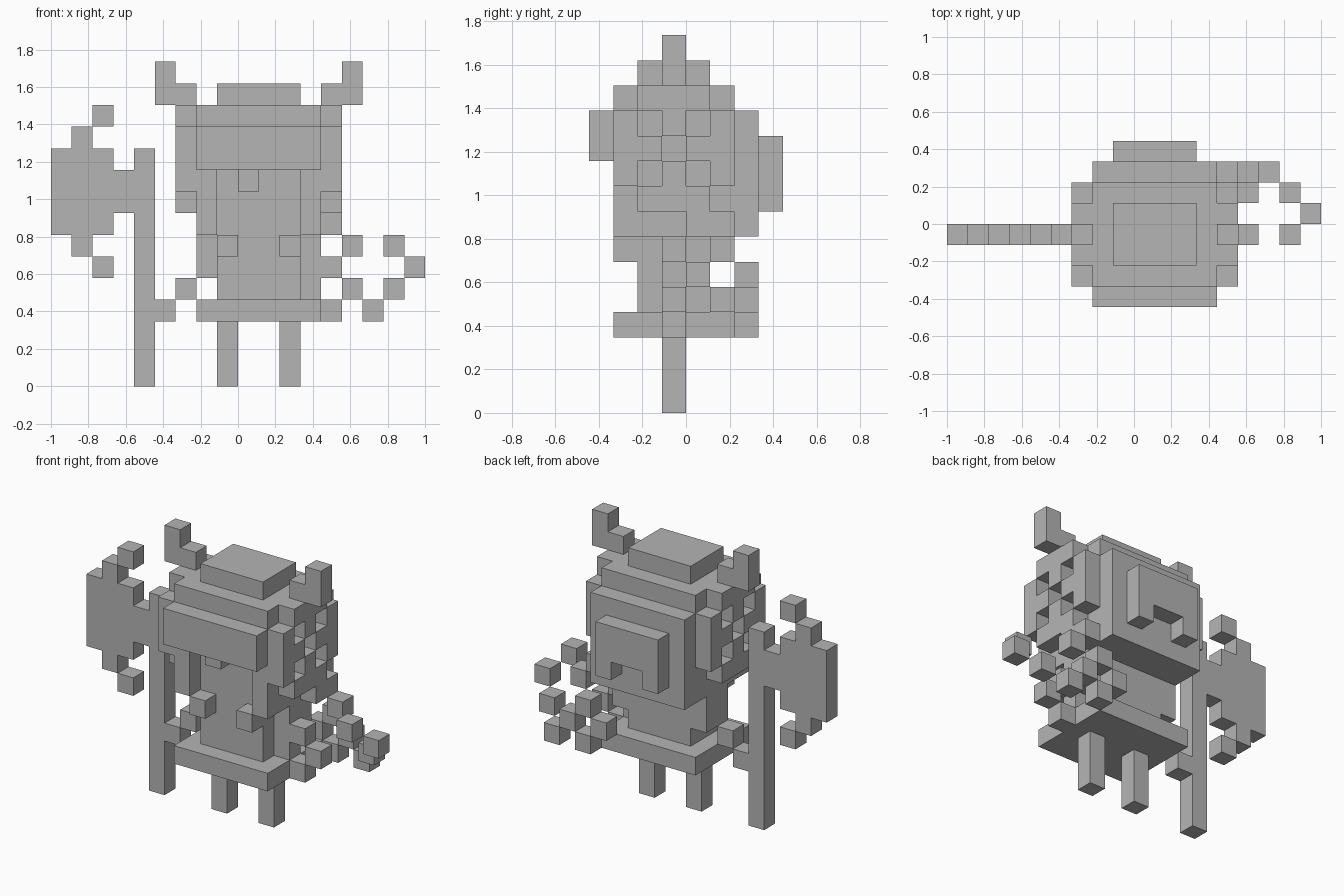
import bpy, bmesh

if "Cube" in bpy.data.objects:
    bpy.data.objects.remove(bpy.data.objects["Cube"])

# Block grid: 18 x 8 x 15 cells, slightly taller than wide
SX = SY = 2 / 18
SZ = 1.735 / 15
OX, OY = -1.0, -4 * SY

stone = bpy.data.materials.new("plain_grey")
stone.diffuse_color = (0.46, 0.46, 0.46, 1)
stone.use_nodes = True
stone.node_tree.nodes["Principled BSDF"].inputs["Base Color"].default_value = stone.diffuse_color

DIRS = {
    (1, 0, 0): [(1, 0, 0), (1, 1, 0), (1, 1, 1), (1, 0, 1)],
    (-1, 0, 0): [(0, 1, 0), (0, 0, 0), (0, 0, 1), (0, 1, 1)],
    (0, 1, 0): [(1, 1, 0), (0, 1, 0), (0, 1, 1), (1, 1, 1)],
    (0, -1, 0): [(0, 0, 0), (1, 0, 0), (1, 0, 1), (0, 0, 1)],
    (0, 0, 1): [(0, 0, 1), (1, 0, 1), (1, 1, 1), (0, 1, 1)],
    (0, 0, -1): [(0, 1, 0), (1, 1, 0), (1, 0, 0), (0, 0, 0)],
}


def box(i0, i1, j0, j1, k0, k1):
    """Cells in an inclusive index range."""
    return {(i, j, k) for i in range(i0, i1 + 1)
            for j in range(j0, j1 + 1) for k in range(k0, k1 + 1)}


def cell(i, j, k):
    return {(i, j, k)}


def mirror(cells):
    """Reflect across the middle of the figure."""
    return {(19 - i, j, k) for i, j, k in cells}


def build(name, cells):
    """Make the outer skin of a set of cells."""
    bm = bmesh.new()
    verts = {}
    for c in sorted(cells):
        for d, corners in DIRS.items():
            if tuple(a + b for a, b in zip(c, d)) in cells:
                continue
            face = []
            for q in corners:
                p = tuple(a + b for a, b in zip(c, q))
                if p not in verts:
                    verts[p] = bm.verts.new((OX + p[0] * SX, OY + p[1] * SY, p[2] * SZ))
                face.append(verts[p])
            bm.faces.new(face)
    me = bpy.data.meshes.new(name)
    bm.to_mesh(me)
    bm.free()
    me.materials.append(stone)
    ob = bpy.data.objects.new(name, me)
    bpy.context.collection.objects.link(ob)


# Legs and skirt
leg = box(8, 8, 3, 3, 0, 2)
build("left_leg", leg)
build("right_leg", mirror(leg))
build("skirt", box(7, 12, 1, 5, 3, 3))

# Torso with wider shoulders and two chest knobs
build("torso", box(8, 11, 2, 4, 4, 6) | box(7, 12, 3, 4, 5, 6))
knob = cell(8, 1, 6)
build("chest_knobs", knob | mirror(knob))

# Head: hollowed face opening, side pieces with an X of holes
side = box(13, 13, 1, 5, 9, 11) | box(13, 13, 2, 4, 8, 8)
for j, k in ((2, 11), (4, 11), (3, 10), (2, 9), (4, 9)):
    side -= cell(13, j, k)
head = box(7, 12, 1, 6, 7, 11) - box(8, 11, 1, 1, 7, 9)
head |= side | mirror(side) | cell(13, 4, 7) | cell(13, 5, 7)
head |= box(7, 12, 1, 5, 12, 12) | box(6, 13, 2, 4, 12, 12)
build("head", head)
build("nose", cell(9, 1, 9))

# Helmet parts
build("brow", box(7, 12, 0, 0, 10, 11))
build("crown", box(8, 11, 2, 4, 13, 13))
build("neck_guard", box(8, 11, 7, 7, 8, 10) - box(9, 10, 7, 7, 8, 8))
horn = cell(6, 3, 13) | box(5, 5, 3, 3, 13, 14)
build("left_horn", horn)
build("right_horn", mirror(horn))

# Arm and axe
build("axe_arm", cell(6, 3, 4) | cell(5, 3, 3))
build("axe_handle", box(4, 4, 3, 3, 0, 10))
build("axe_blade", box(0, 2, 3, 3, 7, 10) | box(3, 3, 3, 3, 8, 9)
      | cell(1, 3, 11) | cell(2, 3, 12) | cell(1, 3, 6) | cell(2, 3, 5))

# Loose chain of blocks on the other side
build("chain_inner", cell(12, 3, 4) | cell(13, 3, 5) | cell(14, 3, 4) | cell(13, 3, 3))
build("chain_back", cell(12, 6, 4) | cell(13, 6, 5) | cell(14, 5, 6)
      | cell(14, 6, 4) | cell(13, 6, 3))
build("chain_outer", cell(16, 3, 6) | cell(17, 4, 5) | cell(16, 5, 4) | cell(15, 6, 3))
